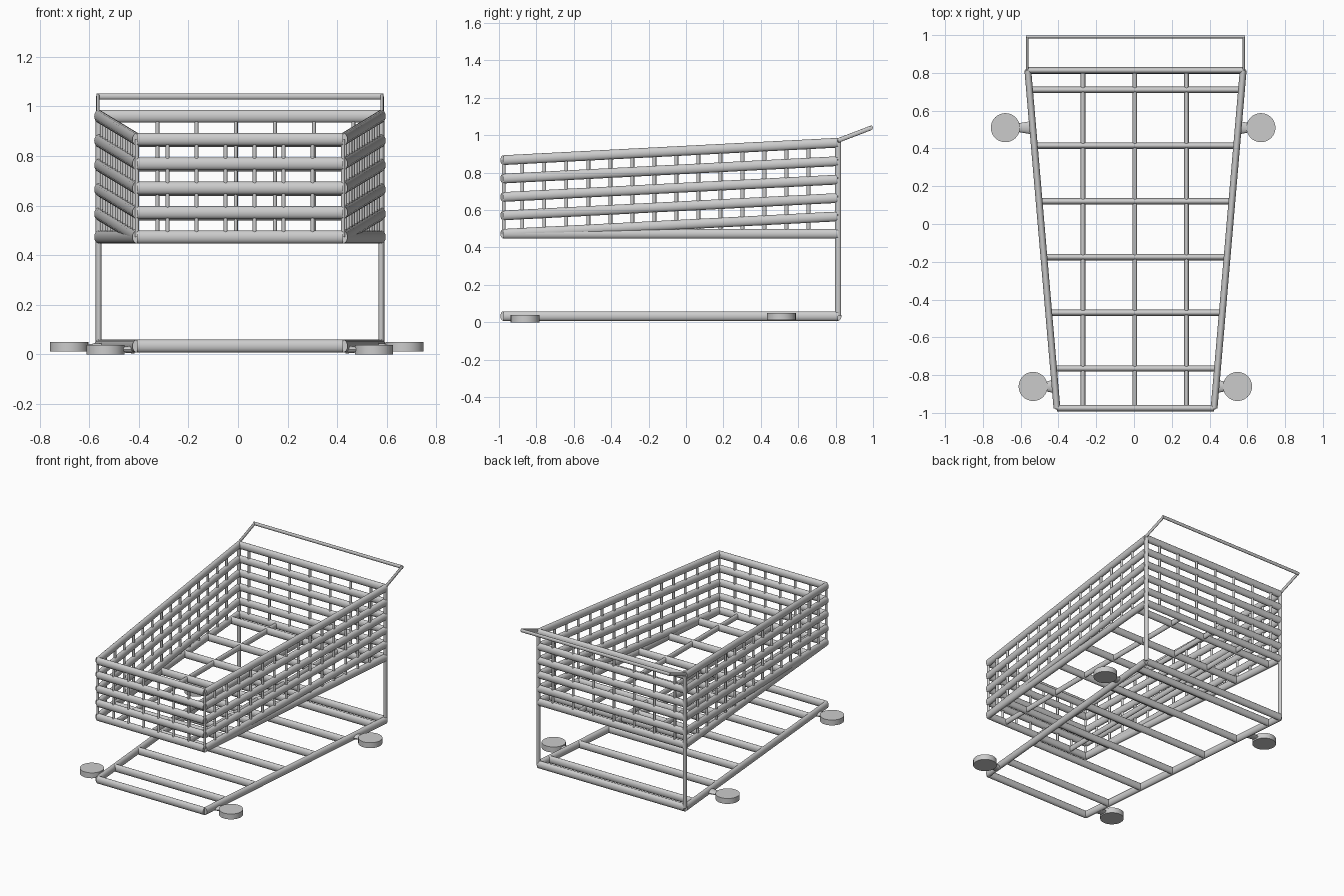
import bpy, bmesh, math
from mathutils import Vector, Matrix

if "Cube" in bpy.data.objects:
    bpy.data.objects.remove(bpy.data.objects["Cube"])

YF, YB = -0.975, 0.813          # front and back of the basket
ZB, ZW = 0.473, 0.033           # basket floor and base frame heights
LEVELS = [ZB + 0.0985 * i for i in range(5)]
RISE = 0.093                    # side rails climb towards the back


def frac(y):
    return (y - YF) / (YB - YF)


def xl(y):
    return -0.408 - 0.154 * frac(y)


def xr(y):
    return 0.424 + 0.154 * frac(y)


def finish(bm, name):
    me = bpy.data.meshes.new(name)
    bm.to_mesh(me)
    bm.free()
    ob = bpy.data.objects.new(name, me)
    bpy.context.collection.objects.link(ob)
    bpy.context.view_layer.objects.active = ob
    ob.select_set(True)
    bpy.ops.object.shade_smooth_by_angle(angle=math.radians(40))
    ob.select_set(False)
    return ob


def tubes(name, segments, w, h):
    """Straight oval tubes; w = half width sideways, h = half height."""
    bm = bmesh.new()
    for a, b in segments:
        a, b = Vector(a), Vector(b)
        d = (b - a).normalized()
        side = Vector((1, 0, 0)) if abs(d.z) > 0.9 else d.cross(Vector((0, 0, 1))).normalized()
        up = d.cross(side)
        rot = Matrix((side * w, up * h, d * (b - a).length)).transposed().to_4x4()
        bmesh.ops.create_cone(bm, cap_ends=True, segments=16, radius1=1, radius2=1, depth=1,
                              matrix=Matrix.Translation((a + b) / 2) @ rot)
    bmesh.ops.recalc_face_normals(bm, faces=bm.faces)
    return finish(bm, name)


def cross(y, z):
    return ((xl(y), y, z), (xr(y), y, z))


def side_pair(z0, z1):
    return [((f(YF), YF, z0), (f(YB), YB, z1)) for f in (xl, xr)]


# Basket walls: horizontal rails
tubes("basket_side_rails", [s for z in LEVELS for s in side_pair(z, z + RISE)]
      + side_pair(ZB, ZB), 0.018, 0.026)
tubes("basket_front_rails", [cross(YF, z) for z in LEVELS], 0.018, 0.026)
tubes("basket_back_rails", [cross(YB, z + RISE) for z in LEVELS] + [cross(YB, ZB)], 0.017, 0.026)

# Basket walls: thin upright wires
uprights = []
for i in range(14):
    y = -0.875 + 0.1177 * i
    top = LEVELS[-1] + RISE * frac(y)
    uprights += [((f(y), y, ZB), (f(y), y, top)) for f in (xl, xr)]
for x in [-0.284 + 0.117 * i for i in range(6)] + [xl(YF), xr(YF)]:
    uprights.append(((x, YF, ZB), (x, YF, LEVELS[-1])))
for i in range(7):
    x = -0.483 + 0.158 * i
    uprights.append(((x, YB, ZB), (x, YB, LEVELS[-1] + RISE)))
tubes("basket_upright_wires", uprights, 0.008, 0.010)

# Basket floor grid
slats = [-0.765 + 0.295 * i for i in range(6)]
tubes("basket_floor_cross_bars", [cross(y, ZB) for y in slats], 0.017, 0.026)
tubes("basket_floor_long_bars", [((x, YF, ZB), (x, YB, ZB)) for x in (-0.27, 0.005, 0.278)],
      0.012, 0.02)

# Base frame and slats
tubes("base_frame", side_pair(ZW, ZW) + [cross(YF, ZW), cross(YB, ZW)], 0.018, 0.026)
tubes("base_slats", [cross(y, ZW) for y in slats], 0.017, 0.026)

# Back legs
tubes("back_legs", [((f(YB), YB, ZW), (f(YB), YB, LEVELS[-1] + RISE)) for f in (xl, xr)],
      0.012, 0.017)

# Push handle
HY, HZ = 0.991, 1.04
tubes("handle_arms", [((x, YB, 0.972), (x, HY, HZ)) for x in (-0.565, 0.581)], 0.007, 0.012)
tubes("handle_bar", [((-0.571, HY, HZ), (0.587, HY, HZ))], 0.008, 0.012)

# Wheels lying flat, with short tapered stubs to the frame
for name, y, z, xs in (("front", -0.86, 0.019, (-0.534, 0.548)),
                       ("back", 0.51, 0.03, (-0.681, 0.672))):
    for side, x, f in (("left", xs[0], xl), ("right", xs[1], xr)):
        bm = bmesh.new()
        bmesh.ops.create_cone(bm, cap_ends=True, segments=32, radius1=0.077, radius2=0.077,
                              depth=0.038, matrix=Matrix.Translation((x, y, z)))
        finish(bm, f"{name}_{side}_wheel")
        bm = bmesh.new()
        length = f(y) - x
        rot = Matrix.Rotation(math.copysign(math.pi / 2, length), 4, 'Y')
        bmesh.ops.create_cone(bm, cap_ends=True, segments=16, radius1=0.012, radius2=0.036,
                              depth=abs(length),
                              matrix=Matrix.Translation((x + length / 2, y, z))
                              @ Matrix.Diagonal((1, 1, 0.45, 1)) @ rot)
        finish(bm, f"{name}_{side}_wheel_stub")
